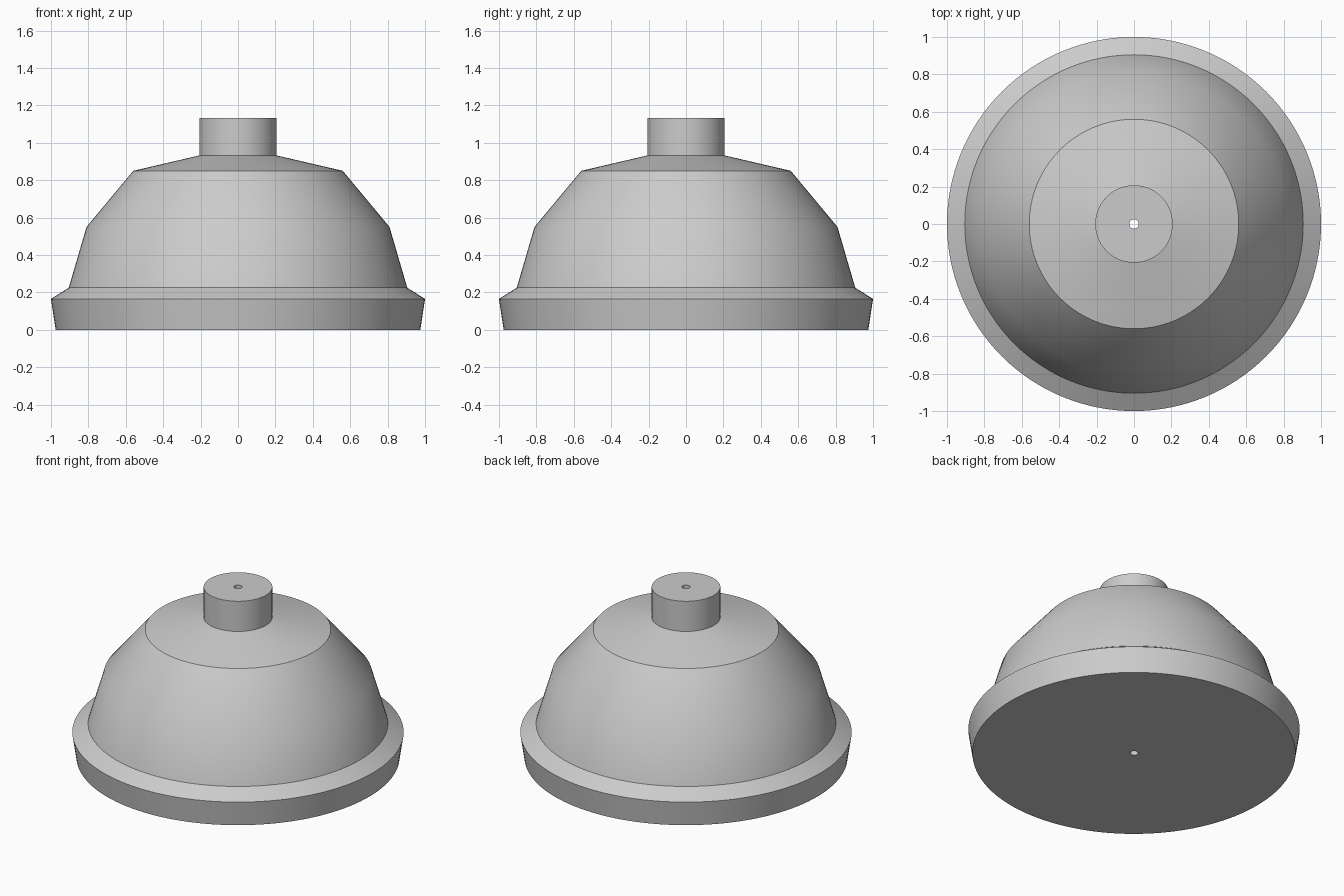
import bpy
import bmesh
import math

SEGMENTS = 128

old = bpy.data.objects.get("Cube")
if old:
    bpy.data.objects.remove(old, do_unlink=True)

# Plain grey finish
grey = bpy.data.materials.new("light_grey")
grey.use_nodes = True
colour = (0.6, 0.6, 0.6, 1.0)
grey.diffuse_color = colour
grey.node_tree.nodes["Principled BSDF"].inputs["Base Color"].default_value = colour


def lathe(name, profile):
    """Spin a closed (radius, height) outline around the z axis."""
    bm = bmesh.new()
    verts = [bm.verts.new((r, 0, z)) for r, z in profile]
    edges = [bm.edges.new((a, b)) for a, b in zip(verts, verts[1:] + verts[:1])]
    bmesh.ops.spin(bm, geom=verts + edges, cent=(0, 0, 0), axis=(0, 0, 1),
                   angle=math.tau, steps=SEGMENTS, use_merge=True)
    bmesh.ops.remove_doubles(bm, verts=bm.verts, dist=0.0001)
    bmesh.ops.recalc_face_normals(bm, faces=bm.faces)
    mesh = bpy.data.meshes.new(name)
    bm.to_mesh(mesh)
    bm.free()
    mesh.materials.append(grey)
    obj = bpy.data.objects.new(name, mesh)
    bpy.context.collection.objects.link(obj)
    bpy.ops.object.select_all(action="DESELECT")
    obj.select_set(True)
    bpy.context.view_layer.objects.active = obj
    bpy.ops.object.shade_smooth_by_angle(angle=math.radians(30))
    return obj


# Flared rim, domed body, sloped shoulder and collar, with a narrow bore
bore = 0.025
lathe("domed_body", [
    (bore, 0.0), (0.975, 0.0), (1.0, 0.165), (0.905, 0.225),
    (0.81, 0.55), (0.56, 0.85), (0.207, 0.932),
    (0.207, 1.133), (bore, 1.133),
])
